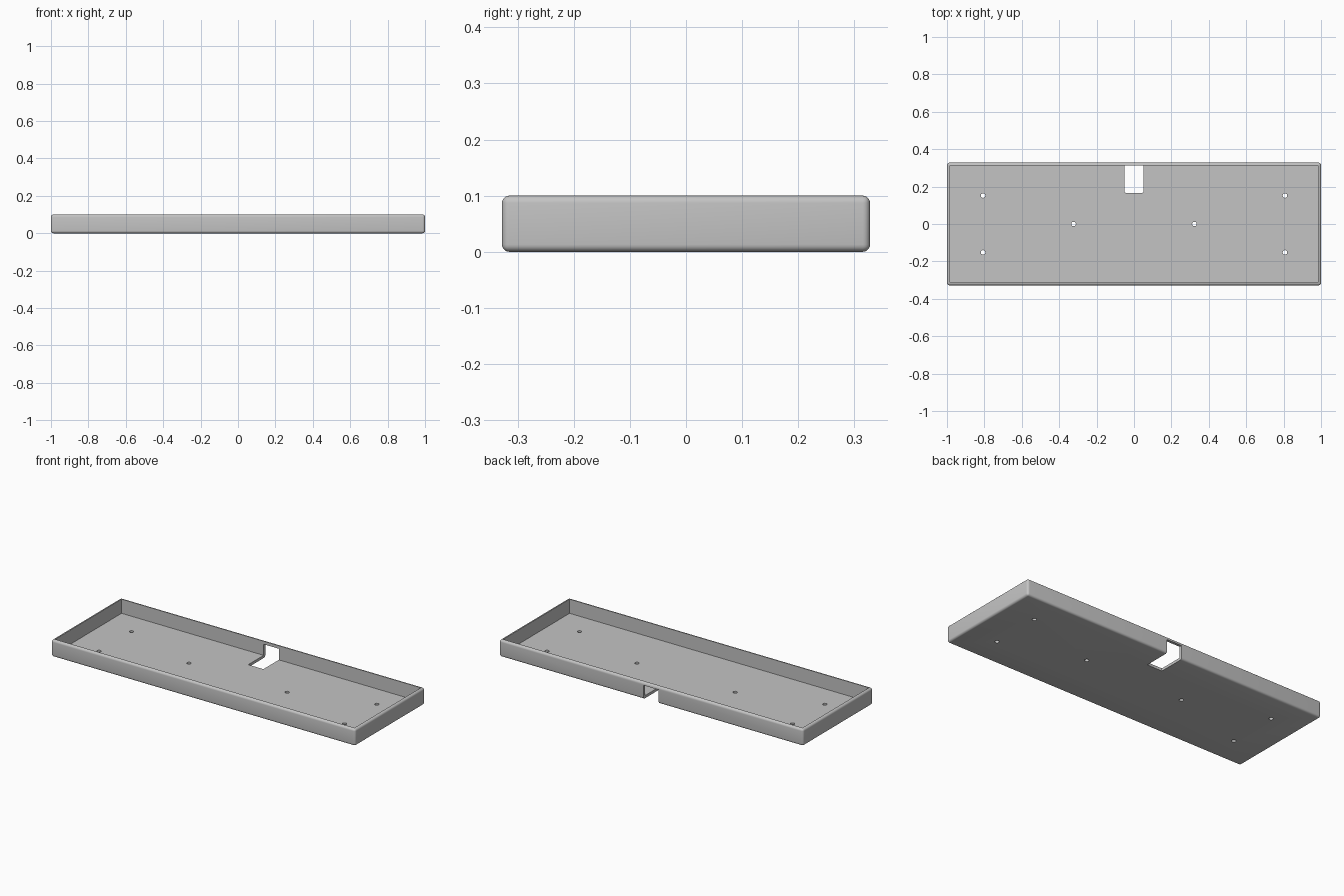
import bpy
import bmesh
import math

default = bpy.data.objects.get("Cube")
if default:
    bpy.data.objects.remove(default, do_unlink=True)

W, D, H = 2.0, 0.656, 0.1
WALL, FLOOR, FILLET = 0.016, 0.016, 0.013

grey = bpy.data.materials.new("plain grey")
grey.use_nodes = True
colour = (0.55, 0.55, 0.55, 1)
grey.diffuse_color = colour
grey.node_tree.nodes["Principled BSDF"].inputs["Base Color"].default_value = colour


def finish(name, bm):
    mesh = bpy.data.meshes.new(name)
    bm.to_mesh(mesh)
    bm.free()
    mesh.materials.append(grey)
    obj = bpy.data.objects.new(name, mesh)
    bpy.context.collection.objects.link(obj)
    return obj


def box(name, low, high, radius=0, pick=lambda e: True, segments=5):
    """Box between two corners, with the picked edges rounded."""
    bm = bmesh.new()
    bmesh.ops.create_cube(bm, size=1)
    for v in bm.verts:
        v.co = [lo if c < 0 else hi for c, lo, hi in zip(v.co, low, high)]
    if radius:
        bmesh.ops.bevel(bm, geom=[e for e in bm.edges if pick(e)], offset=radius,
                        segments=segments, profile=0.5, affect='EDGES')
    return finish(name, bm)


def cut(target, cutter):
    mod = target.modifiers.new("cut " + cutter.name, 'BOOLEAN')
    mod.operation = 'DIFFERENCE'
    mod.solver = 'EXACT'
    mod.object = cutter
    bpy.context.view_layer.objects.active = target
    bpy.ops.object.modifier_apply(modifier=mod.name)
    bpy.data.objects.remove(cutter, do_unlink=True)


# Outer shell with all edges rounded
tray = box("tray", (-W / 2, -D / 2, 0), (W / 2, D / 2, H), FILLET)

# Hollow inside, open at the top
cut(tray, box("hollow", (WALL - W / 2, WALL - D / 2, FLOOR),
              (W / 2 - WALL, D / 2 - WALL, H + 0.1)))

# Cable opening through floor and back wall, leaving a bridge at the rim
def inner_corner(e):
    a, b = (v.co for v in e.verts)
    return abs(a.z - b.z) > 0.01 and a.y < D / 2

cut(tray, box("cable_opening", (-0.05, 0.167, -0.05), (0.05, D / 2 + 0.1, H - 0.018),
              0.006, inner_corner, 3))

# Screw holes through the floor
holes = [(s * 0.807, y) for s in (-1, 1) for y in (-0.152, 0.152)]
holes += [(-0.323, 0), (0.323, 0)]
bm = bmesh.new()
for x, y in holes:
    made = bmesh.ops.create_cone(bm, cap_ends=True, segments=20, radius1=0.012,
                                 radius2=0.012, depth=0.08)
    bmesh.ops.translate(bm, verts=made["verts"], vec=(x, y, 0))
cut(tray, finish("screw_holes", bm))

# Smooth fillets, crisp cut edges
bpy.ops.object.select_all(action='DESELECT')
tray.select_set(True)
bpy.context.view_layer.objects.active = tray
bpy.ops.object.shade_smooth_by_angle(angle=math.radians(30))
